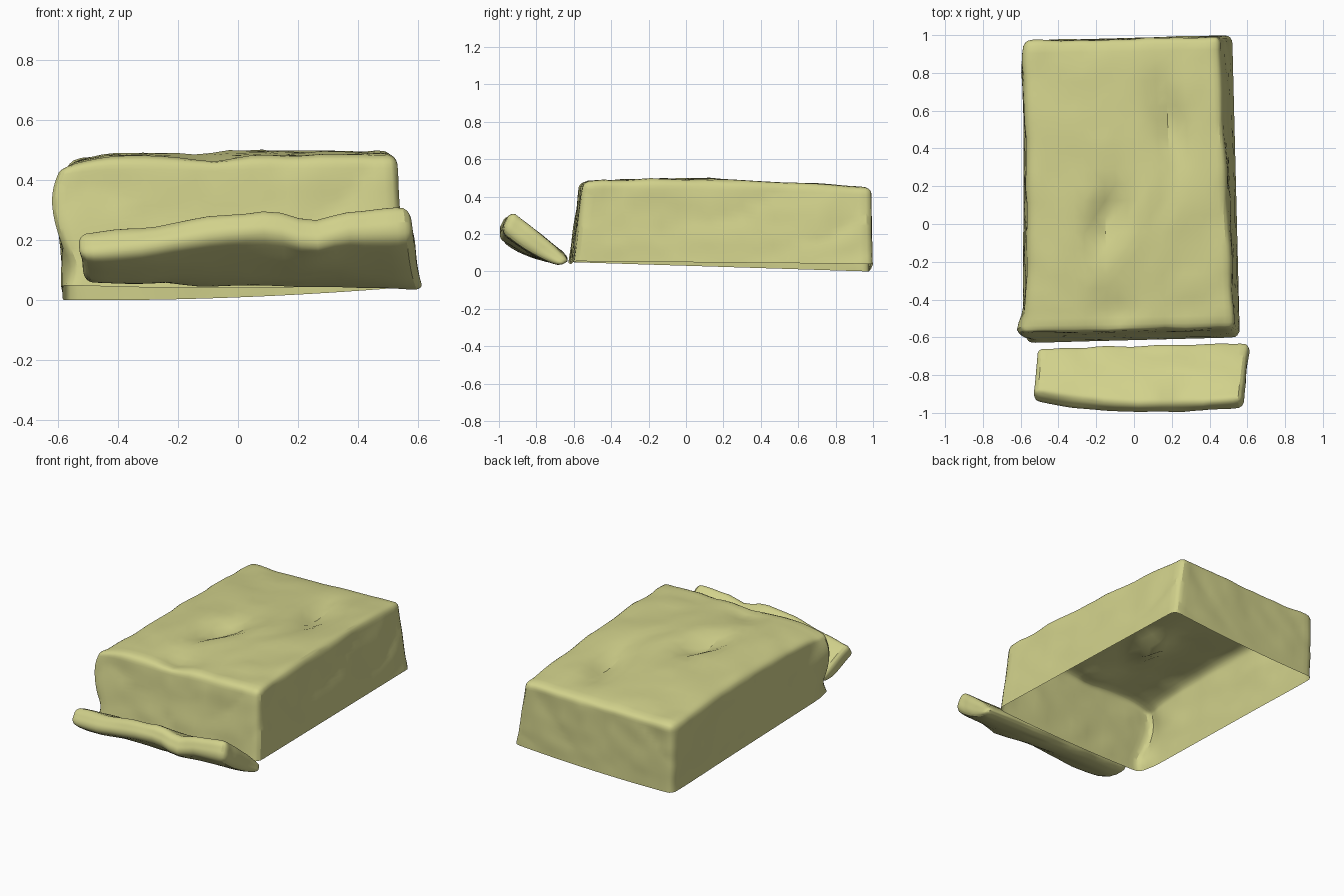
import bpy, bmesh, math
from mathutils import Vector, noise

cube = bpy.data.objects.get("Cube")
if cube:
    bpy.data.objects.remove(cube)

paper = bpy.data.materials.new("pale_olive_paper")
paper.use_nodes = True
colour = (0.64, 0.64, 0.26, 1)
paper.diffuse_color = colour
paper.node_tree.nodes["Principled BSDF"].inputs["Base Color"].default_value = colour


def bump(a, b, width, length):
    return math.exp(-((a[0] - b[0]) / width) ** 2 - ((a[1] - b[1]) / length) ** 2)


def trilinear(corners, u, v, w):
    # corners run right to left, front to back, bottom to top
    result = Vector()
    for i, c in enumerate(corners):
        s = [1 if i >> k & 1 else -1 for k in range(3)]
        result += Vector(c) * ((1 + s[0]*u) * (1 + s[1]*v) * (1 + s[2]*w) / 8)
    return result


def crumpled_box(name, half, radius, corners, shape, open_bottom, rough):
    """Rounded grid box stretched over eight corners, then dented."""
    bm = bmesh.new()
    bmesh.ops.create_cube(bm, size=2)
    bmesh.ops.subdivide_edges(bm, edges=bm.edges[:], cuts=23, use_grid_fill=True)
    if open_bottom:
        floor = [f for f in bm.faces if f.calc_center_median().z < -0.999]
        bmesh.ops.delete(bm, geom=floor, context='FACES')
    half = Vector(half)
    for vert in bm.verts:
        # crowd the grid towards the edges, then round them
        p = Vector([(0.4 * c + 0.6 * math.sin(c * math.pi / 2)) * h
                    for c, h in zip(vert.co, half)])
        inner = Vector([max(radius - h, min(h - radius, c)) for c, h in zip(p, half)])
        if open_bottom and p.z < 0:
            inner.z = p.z
        out = p - inner
        if out.length > radius:
            p = inner + out.normalized() * radius
        u, v, w = (c / h for c, h in zip(p, half))
        q = shape(trilinear(corners, u, v, w), u, v, w)
        # angular paper creases
        crease = abs(noise.noise(q * 3.5)) - 0.25 + 0.4 * noise.noise(q * 8)
        fade = min(1, (w + 1) * 2) if open_bottom else 1
        if out.length > 0:
            q += out.normalized() * crease * rough * fade
        vert.co = q
    bmesh.ops.triangulate(bm, faces=bm.faces[:])
    bmesh.ops.recalc_face_normals(bm, faces=bm.faces[:])
    mesh = bpy.data.meshes.new(name)
    bm.to_mesh(mesh)
    bm.free()
    mesh.materials.append(paper)
    obj = bpy.data.objects.new(name, mesh)
    bpy.context.collection.objects.link(obj)
    bpy.ops.object.select_all(action='DESELECT')
    obj.select_set(True)
    bpy.context.view_layer.objects.active = obj
    bpy.ops.object.shade_smooth_by_angle(angle=math.radians(28))


def shape_body(q, u, v, w):
    top = max(0, w) ** 3
    at = (q.x, q.y)
    # swollen lid that falls off along one side
    q.z += top * 0.025 * (1 - v * v)
    q.z -= top * 0.04 * (max(0, -u - 0.65) / 0.35) ** 2 * (1 - v) / 2
    # pinched dents, longer than they are wide
    q.z -= top * (0.06 * bump((q.x - 0.25 * q.y, q.y), (-0.14, 0.03), 0.08, 0.17)
                  + 0.05 * bump((q.x + 0.2 * q.y, q.y), (0.29, 0.53), 0.08, 0.2)
                  + 0.03 * bump(at, (-0.1, -0.46), 0.1, 0.12)
                  - 0.01 * bump(at, (0.06, -0.05), 0.15, 0.2))
    # sagging lower rim
    q.z -= max(0, -w) * 0.012 * (1 - u * u)
    # bulging front corner and hollow lower front corner
    if u < -0.6:
        q.x -= 0.05 * bump((q.y, q.z), (-0.57, 0.34), 0.11, 0.13)
        q.x -= 0.025 * bump((q.y, q.z), (0.8, 0.3), 0.2, 0.2)
        q.x += 0.03 * bump((q.y, q.z), (-0.62, 0.1), 0.08, 0.07)
    return q


def shape_flap(q, u, v, w):
    # padded middle, wavy outer lip
    belly = 1 - v * v
    q.z += 0.02 * w * belly - 0.012 * belly
    lip = max(0, -v)
    q.z += lip * 0.03 * (bump(q, (0, q.y), 0.25, 1) - bump(q, (0.25, q.y), 0.08, 1))
    q.y -= lip * 0.045 * (1 - u * u)
    return q


# Main pack: a hollow shell, open underneath
crumpled_box(
    "pack_body", (0.56, 0.8, 0.24), 0.04,
    [(-0.59, -0.63, 0.05), (0.56, -0.6, 0.055),
     (-0.58, 0.97, 0.0), (0.52, 1.0, 0.04),
     (-0.565, -0.57, 0.48), (0.53, -0.55, 0.485),
     (-0.57, 0.97, 0.43), (0.45, 0.99, 0.45)],
    shape_body, True, 0.015)

# Raised flap in front, hinged low against the pack
crumpled_box(
    "front_flap", (0.56, 0.2, 0.045), 0.035,
    [(-0.53, -0.95, 0.15), (0.58, -0.98, 0.22),
     (-0.5, -0.69, 0.06), (0.62, -0.665, 0.03),
     (-0.53, -0.89, 0.23), (0.57, -0.93, 0.325),
     (-0.51, -0.65, 0.1), (0.61, -0.615, 0.06)],
    shape_flap, False, 0.015)
